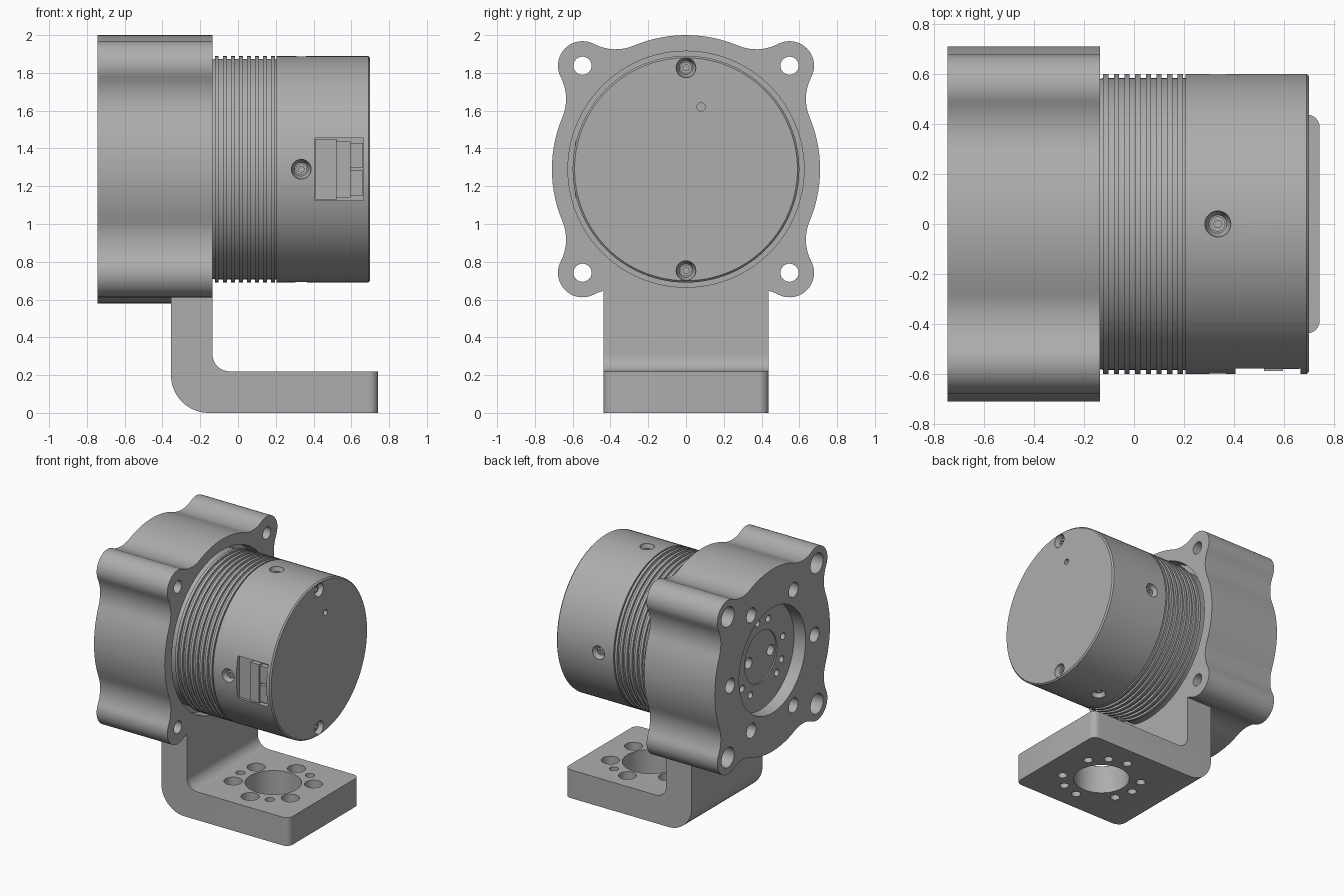
import bpy, bmesh
from math import sin, cos, pi, radians, atan2, acos, hypot
from mathutils import Vector, Matrix

if "Cube" in bpy.data.objects:
    bpy.data.objects.remove(bpy.data.objects["Cube"])

AXIS_Z = 1.29                      # height of the actuator axis
BODY_X, PLATE_X, FACE_X = -0.745, -0.355, -0.135
X, Y, Z = Vector((1, 0, 0)), Vector((0, 1, 0)), Vector((0, 0, 1))

metal = bpy.data.materials.new("grey metal")
metal.use_nodes = True
GREY = (0.42, 0.42, 0.42, 1)
metal.diffuse_color = GREY
metal.node_tree.nodes["Principled BSDF"].inputs["Base Color"].default_value = GREY


def finish(bm, name):
    bmesh.ops.recalc_face_normals(bm, faces=bm.faces)
    mesh = bpy.data.meshes.new(name)
    bm.to_mesh(mesh)
    bm.free()
    mesh.materials.append(metal)
    obj = bpy.data.objects.new(name, mesh)
    bpy.context.collection.objects.link(obj)
    return obj


def lathe(bm, profile, loc, axis, steps=32):
    """Closed solid of revolution from (radius, height) pairs along axis."""
    mat = Matrix.Translation(loc) @ axis.to_track_quat('Z', 'Y').to_matrix().to_4x4()
    rings = [[bm.verts.new(mat @ Vector((r * cos(2 * pi * i / steps), r * sin(2 * pi * i / steps), h)))
              for i in range(steps)] for r, h in profile]
    for a, b in zip(rings, rings[1:]):
        for i in range(steps):
            j = (i + 1) % steps
            bm.faces.new((a[i], a[j], b[j], b[i]))
    bm.faces.new(rings[0])
    bm.faces.new(rings[-1])


def rod(bm, r, loc, axis, length, steps=32):
    lathe(bm, [(r, 0), (r, length)], loc, axis, steps)


def box(bm, x0, x1, y0, y1, z0, z1):
    mid = Vector((x0 + x1, y0 + y1, z0 + z1)) / 2
    size = Matrix.Diagonal((x1 - x0, y1 - y0, z1 - z0, 1))
    bmesh.ops.create_cube(bm, size=1, matrix=Matrix.Translation(mid) @ size)


def prism(bm, points, offset):
    face = bm.faces.new([bm.verts.new(p) for p in points])
    ext = bmesh.ops.extrude_face_region(bm, geom=[face])
    bmesh.ops.translate(bm, vec=offset, verts=[g for g in ext["geom"] if isinstance(g, bmesh.types.BMVert)])


def arc(cx, cy, r, a0, a1, n):
    return [(cx + r * cos(a0 + (a1 - a0) * i / n), cy + r * sin(a0 + (a1 - a0) * i / n)) for i in range(n + 1)]


def cut(obj, bm):
    cutter = finish(bm, "cutter")
    cutter.hide_render = True
    mod = obj.modifiers.new("cut", 'BOOLEAN')
    mod.operation, mod.solver, mod.object = 'DIFFERENCE', 'EXACT', cutter
    bpy.context.view_layer.objects.active = obj
    bpy.ops.object.modifier_apply(modifier=mod.name)
    bpy.data.objects.remove(cutter)


def smooth(obj, angle=28):
    bpy.ops.object.select_all(action='DESELECT')
    obj.select_set(True)
    bpy.context.view_layer.objects.active = obj
    bpy.ops.object.shade_smooth_by_angle(angle=radians(angle))


def on_face(x, y, z):
    return Vector((x, y, AXIS_Z + z))


def ring(radius, degrees):
    return radius * cos(radians(degrees)), radius * sin(radians(degrees))


# Lobed housing: big arc, concave fillet, corner lobe, fillet, repeated four times
LOBE, LOBE_R, BIG_R, FIL_R = 0.548, 0.13, 0.71, 0.25
d = hypot(LOBE, LOBE)
reach = BIG_R + FIL_R
swing = acos((reach ** 2 + d ** 2 - (FIL_R + LOBE_R) ** 2) / (2 * reach * d))
phi = pi / 4 - swing
fx, fy = reach * cos(phi), reach * sin(phi)
to_lobe = atan2(LOBE - fy, LOBE - fx)
quarter = arc(0, 0, BIG_R, -phi, phi, 14)
quarter += arc(fx, fy, FIL_R, phi + pi, to_lobe, 10)[1:]
lobe_start = to_lobe - pi
quarter += arc(LOBE, LOBE, LOBE_R, lobe_start, pi / 2 - lobe_start, 20)[1:]
quarter += [(b, a) for a, b in arc(fx, fy, FIL_R, phi + pi, to_lobe, 10)][::-1][1:-1]
outline = []
for k in range(4):
    c, s = round(cos(k * pi / 2)), round(sin(k * pi / 2))
    outline += [(c * a - s * b, s * a + c * b) for a, b in quarter]
bm = bmesh.new()
prism(bm, [on_face(BODY_X, a, b) for a, b in outline], X * (FACE_X - BODY_X))
housing = finish(bm, "lobed_housing")

# Housing bores: output recess, motor bore, corner bolts, mounting ring
bm = bmesh.new()
rod(bm, 0.41, on_face(BODY_X - 0.05, 0, 0), X, 0.15, 72)
rod(bm, 0.625, on_face(FACE_X - 0.1, 0, 0), X, 0.2, 96)
for sy in (-1, 1):
    for sz in (-1, 1):
        lathe(bm, [(0.078, 0), (0.078, 0.44), (0.048, 0.44), (0.048, 0.8)],
              on_face(BODY_X - 0.05, sy * LOBE, sz * LOBE), X)
for k in range(6):
    rod(bm, 0.057, on_face(BODY_X - 0.05, *ring(0.52, 60 * k)), X, 0.3)
cut(housing, bm)

# Output hub: shallow centre disc, two pin holes and a ring of small holes
FLOOR_X = BODY_X + 0.1
bm = bmesh.new()
rod(bm, 0.2, on_face(FLOOR_X - 0.03, 0, 0), X, 0.04, 48)
for angle in (30, 82, 109, 168, 204, 225, 297, 325):
    rod(bm, 0.027, on_face(FLOOR_X - 0.03, *ring(0.28, angle)), X, 0.1, 20)
cut(housing, bm)
bm = bmesh.new()
for sy in (-1, 1):
    rod(bm, 0.042, on_face(FLOOR_X - 0.03, sy * 0.135, 0), X, 0.1, 24)
cut(housing, bm)
smooth(housing)

# Motor can: ribbed neck, plain barrel, chamfered rim
R, END_X, NECK_X = 0.6, 0.7, 0.205
profile = [(0.58, -0.25), (0.58, FACE_X)]
pitch = (NECK_X - FACE_X) / 8
for k in range(8):
    x = FACE_X + k * pitch
    profile += [(0.583, x + 0.012), (R, x + 0.012), (R, x + 0.033), (0.583, x + 0.033)]
profile += [(0.583, NECK_X), (R, NECK_X), (R, END_X - 0.01), (R - 0.01, END_X)]
bm = bmesh.new()
lathe(bm, profile, on_face(0, 0, 0), X, 112)
motor = finish(bm, "motor_can")

# Screw recesses around the barrel and on the cap, pin hole, connector pocket
SCREW = [(0.052, -0.03), (0.052, 0.012), (0.036, 0.045)]
screws = [(on_face(0.335, 0, 0) + v * R, -v) for v in (Y, -Y, Z, -Z)]
screws += [(on_face(END_X, 0, s * 0.537), -X) for s in (-1, 1)]
bm = bmesh.new()
for loc, axis in screws:
    lathe(bm, SCREW, loc, axis, 28)
rod(bm, 0.022, on_face(END_X - 0.04, 0.08, 0.33), X, 0.1, 20)
box(bm, 0.405, 0.665, -0.7, -0.54, AXIS_Z - 0.165, AXIS_Z + 0.165)
cut(motor, bm)
smooth(motor)

# Screw heads with hexagonal sockets
bm = bmesh.new()
for loc, axis in screws:
    rod(bm, 0.03, loc + axis * 0.028, axis, 0.03, 20)
heads = finish(bm, "screw_heads")
bm = bmesh.new()
for loc, axis in screws:
    rod(bm, 0.017, loc + axis * 0.01, axis, 0.035, 6)
cut(heads, bm)
smooth(heads)

# Connector seated in the pocket
bm = bmesh.new()
box(bm, 0.41, 0.525, -0.565, -0.53, AXIS_Z - 0.16, AXIS_Z + 0.16)
box(bm, 0.52, 0.595, -0.588, -0.53, AXIS_Z - 0.15, AXIS_Z + 0.15)
for s in (-1, 1):
    z0, z1 = sorted((AXIS_Z + s * 0.008, AXIS_Z + s * 0.14))
    box(bm, 0.59, 0.662, -0.58, -0.53, z0, z1)
finish(bm, "connector")

# L-shaped bracket with rounded bend and foot corners
THICK, HALF, TOE_X = 0.22, 0.437, 0.742
side = [(FACE_X, 0.657), (PLATE_X, 0.657)]
side += arc(PLATE_X + 0.2, 0.2, 0.2, pi, 1.5 * pi, 14)
side += [(TOE_X, 0), (TOE_X, THICK)]
side += arc(FACE_X + 0.09, THICK + 0.09, 0.09, 1.5 * pi, pi, 10)
bm = bmesh.new()
prism(bm, [Vector((a, -HALF, b)) for a, b in side], Y * 2 * HALF)
corners = [e for e in bm.edges if all(abs(v.co.x - TOE_X) < 1e-4 for v in e.verts)
           and abs(e.verts[0].co.y - e.verts[1].co.y) < 1e-4]
bmesh.ops.bevel(bm, geom=corners, offset=0.05, segments=6, profile=0.5, affect='EDGES')
bracket = finish(bm, "angle_bracket")

# Foot holes: large centre, six counterbored, three pin holes
FOOT_X = 0.305
bm = bmesh.new()
rod(bm, 0.2, Vector((FOOT_X, 0, -0.1)), Z, 0.5, 64)
for k in range(9):
    pin = k > 5
    a, b = ring(0.285, 60 + 120 * k if pin else 30 + 60 * k)
    wide = 0.033 if pin else 0.065
    lathe(bm, [(0.034, -0.1), (0.034, 0.1), (wide, 0.1), (wide, 0.4)] if not pin
          else [(wide, -0.1), (wide, 0.4)], Vector((FOOT_X + a, b, 0)), Z, 28)
cut(bracket, bm)
smooth(bracket)
